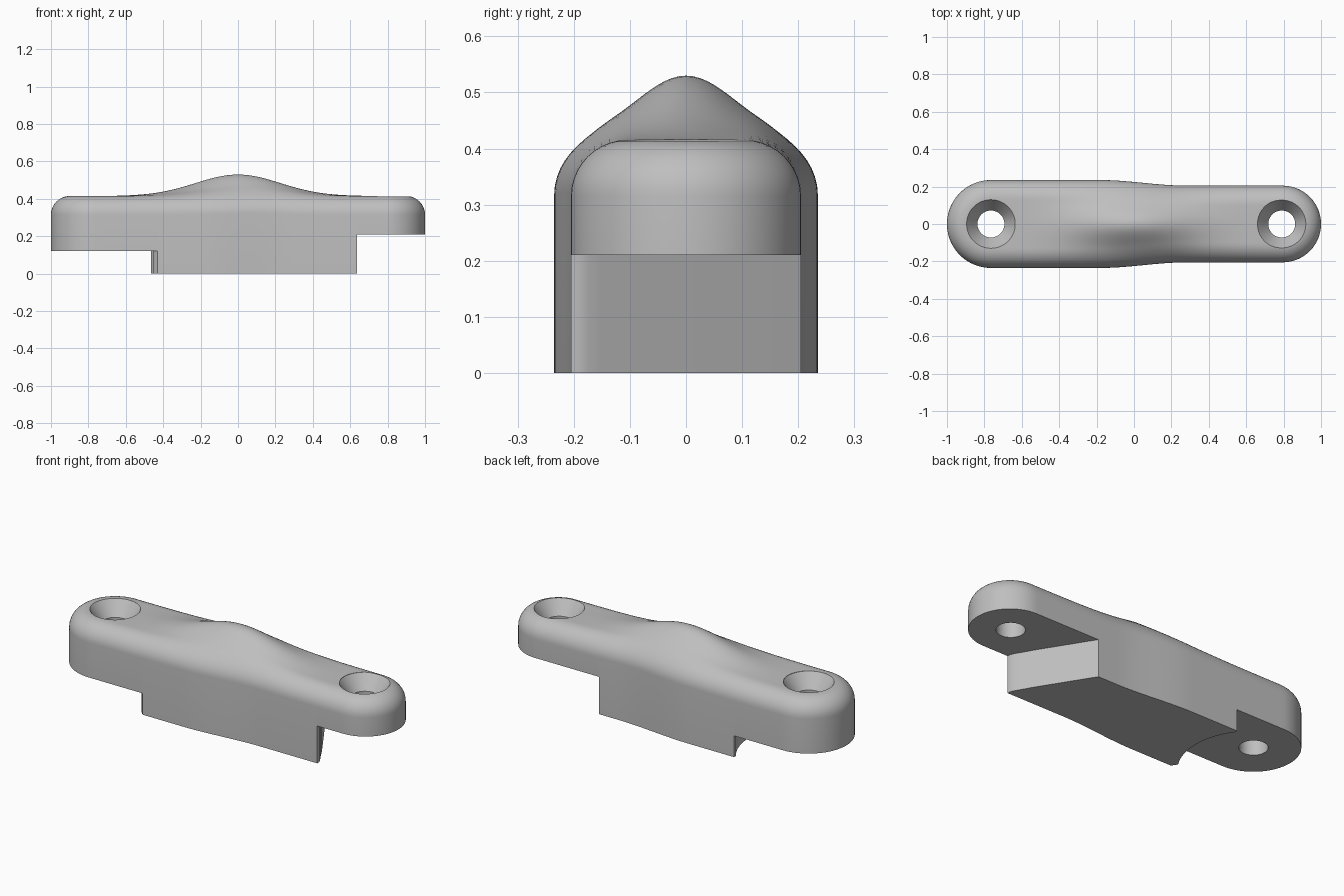
import bpy, bmesh, math

cube = bpy.data.objects.get("Cube")
if cube:
    bpy.data.objects.remove(cube, do_unlink=True)

R_BIG, R_SMALL = 0.235, 0.205        # end radii
X_BIG, X_SMALL = -0.765, 0.795       # end centres
TOP, FILLET = 0.415, 0.1

grey = bpy.data.materials.new("light grey")
grey.use_nodes = True
colour = (0.52, 0.52, 0.52, 1)
grey.diffuse_color = colour
grey.node_tree.nodes["Principled BSDF"].inputs["Base Color"].default_value = colour


def make_object(name, bm):
    bmesh.ops.recalc_face_normals(bm, faces=bm.faces)
    mesh = bpy.data.meshes.new(name)
    bm.to_mesh(mesh)
    bm.free()
    mesh.materials.append(grey)
    obj = bpy.data.objects.new(name, mesh)
    bpy.context.collection.objects.link(obj)
    return obj


def loft(bm, rings):
    """Skin a stack of closed rings of equal length; returns the vertex rings."""
    loops = [[bm.verts.new(p) for p in ring] for ring in rings]
    n = len(loops[0])
    for a, b in zip(loops, loops[1:]):
        for i in range(n):
            j = (i + 1) % n
            bm.faces.new((a[i], a[j], b[j], b[i]))
    return loops


def half_width(x):
    t = min(max((x + 0.18) / 0.46, 0), 1)
    return R_BIG + (R_SMALL - R_BIG) * t * t * (3 - 2 * t)


def hump(x, y):
    return 0.115 * math.exp(-0.5 * ((x / 0.225) ** 2 + (y / 0.09) ** 2))


# Plan outline as (spine x, offset x, offset y, distance from spine)
def cap(cx, r, start, steps=32):
    for i in range(steps):
        a = math.radians(start + 180 * i / steps)
        yield cx, r * math.cos(a), r * math.sin(a), r


def side(sign, steps=60):
    for i in range(steps):
        t = i / steps if sign < 0 else 1 - i / steps
        x = X_BIG + (X_SMALL - X_BIG) * t
        w = half_width(x)
        yield x, 0, sign * w, w


outline = [*cap(X_BIG, R_BIG, 90), *side(-1), *cap(X_SMALL, R_SMALL, -90), *side(1)]


def top_ring(inset, fade):
    """Ring inset by a distance, then faded towards the spine."""
    ring = []
    for sx, ox, oy, w in outline:
        f = (w - inset) / w * fade
        x, y = sx + ox * f, oy * f
        out = max(0, FILLET - w * (1 - f))
        drop = FILLET - math.sqrt(max(0, FILLET ** 2 - out ** 2))
        ring.append((x, y, TOP - drop + hump(x, y)))
    return ring


# Main body: straight walls, rounded shoulder, humped top
bm = bmesh.new()
rings = [[(sx + ox, oy, 0) for sx, ox, oy, w in outline]]
rings += [top_ring(FILLET * (1 - math.cos(math.pi / 2 * k / 10)), 1) for k in range(11)]
rings += [top_ring(FILLET, 1 - k / 10) for k in range(1, 11)]
loops = loft(bm, rings)
bm.faces.new(loops[0])
bmesh.ops.remove_doubles(bm, verts=bm.verts, dist=0.0001)
body = make_object("mounting_bracket", bm)


def prism(name, points, z0, z1):
    bm = bmesh.new()
    a, b = loft(bm, [[(x, y, z) for x, y in points] for z in (z0, z1)])
    bm.faces.new(a)
    bm.faces.new(b)
    return make_object(name, bm)


# Undercut below the wide end: concave wall around the screw hole
arc = [math.radians(-33 + 69 * i / 24) for i in range(25)]
wide_cut = [(-1.2, -0.4), (-0.42, -0.4), (-0.425, -0.242), (-0.435, -0.23), (-0.447, -0.218)]
wide_cut += [(X_BIG + 0.372 * math.cos(a), 0.372 * math.sin(a)) for a in arc]
wide_cut += [(-0.46, 0.4), (-1.2, 0.4)]

# Undercut below the narrow end: slanted wall with a rounded front tip
narrow_cut = [(1.2, -0.4), (1.2, 0.4), (0.275, 0.4), (0.4, 0.205), (0.578, -0.08),
              (0.6, -0.12), (0.618, -0.15), (0.632, -0.175), (0.637, -0.19), (0.638, -0.4)]

cutters = [prism("wide_end_undercut", wide_cut, -0.1, 0.12),
           prism("narrow_end_undercut", narrow_cut, -0.1, 0.21)]

# Countersunk screw holes
for name, cx in (("wide_end_hole", X_BIG), ("narrow_end_hole", 0.79)):
    bm = bmesh.new()
    levels = ((0.072, -0.2), (0.072, 0.335), (0.13, TOP), (0.13, 0.6))
    angles = [math.tau * i / 64 for i in range(64)]
    loops = loft(bm, [[(cx + r * math.cos(a), r * math.sin(a), z) for a in angles]
                      for r, z in levels])
    bm.faces.new(loops[0])
    bm.faces.new(loops[-1])
    cutters.append(make_object(name, bm))

bpy.ops.object.select_all(action="DESELECT")
body.select_set(True)
bpy.context.view_layer.objects.active = body
for cutter in cutters:
    cutter.hide_render = True
    mod = body.modifiers.new(cutter.name, "BOOLEAN")
    mod.operation = "DIFFERENCE"
    mod.solver = "EXACT"
    mod.object = cutter
    bpy.ops.object.modifier_apply(modifier=mod.name)
    bpy.data.objects.remove(cutter, do_unlink=True)

bpy.ops.object.shade_smooth_by_angle(angle=math.radians(30))
